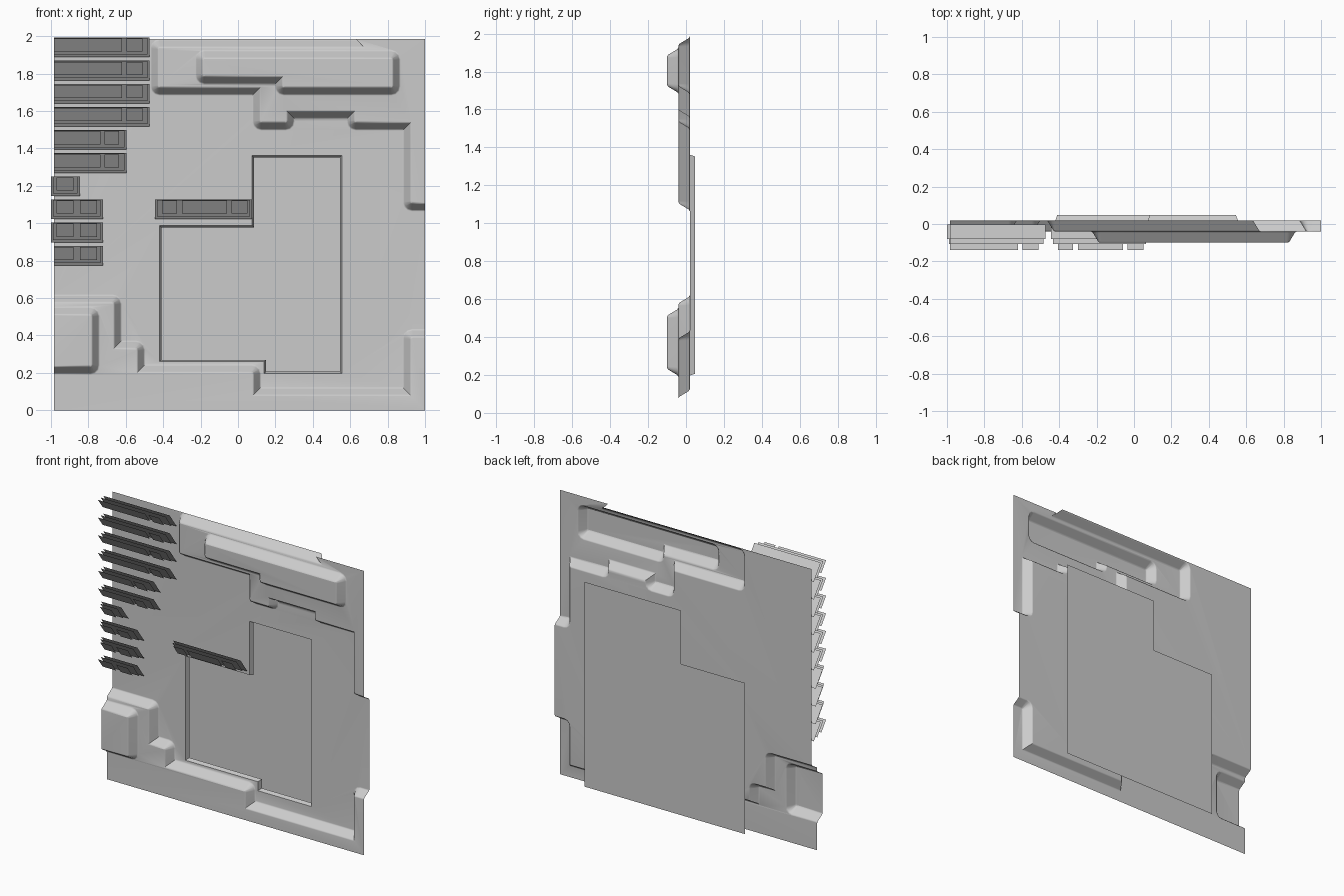
import bpy
import bmesh
import math
from mathutils import Vector
from mathutils.geometry import tessellate_polygon

cube = bpy.data.objects.get("Cube")
if cube:
    bpy.data.objects.remove(cube, do_unlink=True)

grey = bpy.data.materials.new("light_grey")
grey.use_nodes = True
grey.diffuse_color = (0.6, 0.6, 0.6, 1)
grey.node_tree.nodes["Principled BSDF"].inputs["Base Color"].default_value = (0.6, 0.6, 0.6, 1)

LEFT, RIGHT, TOP = -0.985, 1.0, 1.985      # sheet edges
BASE, RAISED, HIGH = 0.02, -0.04, -0.10    # pressed levels
FRAME, BACK = 0.048, 0.138                 # opening depth, backing plate
SLOPE = 0.048                              # width of every sloped side
PROFILE = ((0, 0), (0.2, 0.1), (0.8, 0.9), (1, 1))   # softened slope


def round_corners(points, closed, radius=0.05, steps=3):
    """Round the left-turning corners of a path."""
    pts = [Vector(p) for p in points]
    out = []
    for i, p in enumerate(pts):
        if not closed and i in (0, len(pts) - 1):
            out.append(p)
            continue
        a = (p - pts[i - 1]).normalized()
        b = (pts[(i + 1) % len(pts)] - p).normalized()
        if a.x * b.y - a.y * b.x <= 0:
            out.append(p)
            continue
        centre = p - a * radius + b * radius
        for k in range(steps + 1):
            t = k / steps * math.pi / 2
            out.append(centre - b * radius * math.cos(t) + a * radius * math.sin(t))
    return out


def offset(pts, closed, d=SLOPE):
    """Mitred copy of a path, moved to its left."""
    out = []
    n = len(pts)
    for i, p in enumerate(pts):
        normals = []
        for j, k in ((i - 1, i), (i, i + 1)):
            if closed or (j >= 0 and k < n):
                e = (pts[k % n] - pts[j % n]).normalized()
                normals.append(Vector((-e.y, e.x)))
        m = sum(normals, Vector((0, 0))).normalized()
        out.append(p + m * d / m.dot(normals[0]))
    return out


def fill(bm, loops, y):
    """Flat area with optional holes."""
    verts = [bm.verts.new((p[0], y, p[1])) for loop in loops for p in loop]
    for tri in tessellate_polygon([[Vector((p[0], p[1], 0)) for p in l] for l in loops]):
        bm.faces.new([verts[i] for i in tri])


def bridge(bm, a, ya, b, yb, closed, profile=PROFILE):
    """Profiled band between two matching paths."""
    rings = []
    for t, h in profile:
        y = ya + (yb - ya) * h
        points = [p.lerp(q, t) for p, q in zip(a, b)]
        rings.append([bm.verts.new((p.x, y, p.y)) for p in points])
    for va, vb in zip(rings, rings[1:]):
        for i in range(0 if closed else 1, len(a)):
            bm.faces.new((va[i - 1], va[i], vb[i], vb[i - 1]))


def finish(bm, name):
    bmesh.ops.remove_doubles(bm, verts=bm.verts[:], dist=0.0003)
    bm.normal_update()
    for f in bm.faces:
        if f.normal.y > 0:
            f.normal_flip()
    mesh = bpy.data.meshes.new(name)
    bm.to_mesh(mesh)
    bm.free()
    mesh.materials.append(grey)
    ob = bpy.data.objects.new(name, mesh)
    bpy.context.collection.objects.link(ob)
    bpy.ops.object.select_all(action="DESELECT")
    ob.select_set(True)
    bpy.context.view_layer.objects.active = ob
    bpy.ops.object.shade_smooth_by_angle(angle=math.radians(36))
    return ob


# Outlines, raised side on the left of travel
upper = round_corners([(0.63, TOP), (-0.47, TOP), (-0.47, 1.682), (0.075, 1.682),
                       (0.075, 1.495), (0.305, 1.495), (0.305, 1.557), (0.58, 1.557),
                       (0.58, 1.495), (0.88, 1.495), (0.88, 1.063), (RIGHT, 1.063)], False)
lower = round_corners([(RIGHT, 0.435), (0.88, 0.435), (0.88, 0.124), (0.125, 0.124),
                       (0.125, 0.246), (-0.495, 0.246), (-0.495, 0.374), (-0.62, 0.374),
                       (-0.62, 0.62), (LEFT, 0.62)], False)
bar = round_corners([(-0.23, 1.927), (-0.23, 1.741), (0.195, 1.741), (0.195, 1.682),
                     (0.87, 1.682), (0.87, 1.927)], True)
block = round_corners([(LEFT, 0.19), (-0.738, 0.19), (-0.738, 0.555), (LEFT, 0.555)], False)
opening = [Vector(p) for p in (
    (-0.42, 0.26), (0.14, 0.26), (0.14, 0.197), (0.555, 0.197),
    (0.555, 1.362), (0.075, 1.362), (0.075, 0.988), (-0.42, 0.988))]

upper_in, lower_in = offset(upper, False), offset(lower, False)
upper_in[0].x += SLOPE
bar_in, block_in = offset(bar, True), offset(block, False)

# Pressed wall sheet
bm = bmesh.new()
fill(bm, [upper[1:] + lower + [(LEFT, TOP)], opening], BASE)
fill(bm, [upper_in + [(RIGHT, TOP), (0.63, TOP)], bar], RAISED)
fill(bm, [lower_in + block[::-1] + [(LEFT, 0), (RIGHT, 0)]], RAISED)
fill(bm, [bar_in], HIGH)
fill(bm, [block_in], HIGH)
bridge(bm, upper, BASE, upper_in, RAISED, False)
bridge(bm, lower, BASE, lower_in, RAISED, False)
bridge(bm, bar, RAISED, bar_in, HIGH, True)
bridge(bm, block, RAISED, block_in, HIGH, False)
sheet = finish(bm, "wall_sheet")
weighted = sheet.modifiers.new("flat_areas", "WEIGHTED_NORMAL")
weighted.keep_sharp = True

# Short return around the opening
bm = bmesh.new()
bridge(bm, opening, BASE, offset(opening, True, 0.01), FRAME, True, ((0, 0), (1, 1)))
finish(bm, "opening_frame")

# Larger plate standing behind the opening
bm = bmesh.new()
corner = Vector((opening[0].x, opening[2].y))
fill(bm, [offset([corner] + opening[3:], True, -0.132)], BACK)
finish(bm, "backing_plate")


def slat(bm, x0, x1, top, height, front):
    """Thin plate leaning forward at its top."""
    y = front + height * 0.735
    bm.faces.new([bm.verts.new(c) for c in ((x0, y, top - height), (x1, y, top - height),
                                            (x1, front, top), (x0, front, top))])


# Leaning slats: row, left, right, front plates
wide = [(LEFT, -0.62), (-0.595, -0.51)]
medium = [(LEFT, -0.735), (-0.715, -0.635)]
pair = [(-0.97, -0.88), (-0.845, -0.755)]
rows = [(i, LEFT, -0.472, wide) for i in range(4)]
rows += [(i, LEFT, -0.596, medium) for i in (4, 5)]
rows += [(6, -1.0, -0.845, pair[:1])]
rows += [(i, -1.0, -0.722, pair) for i in (7, 8)]
rows += [(9, LEFT, -0.722, [(LEFT, -0.88), pair[1]]),
         (7, -0.445, 0.075, [(-0.405, -0.325), (-0.30, -0.06), (-0.035, 0.05)])]
for n, (row, x0, x1, plates) in enumerate(rows):
    top = 1.993 - 0.1237 * row
    bm = bmesh.new()
    slat(bm, x0, x1, top, 0.105, -0.08)
    slat(bm, x0 if x0 == LEFT else x0 + 0.012, x1 - 0.012, top - 0.002, 0.09, -0.107)
    for a, b in plates:
        slat(bm, a, b, top - 0.006, 0.07, -0.138)
    finish(bm, "slat_%02d" % (n + 1))
